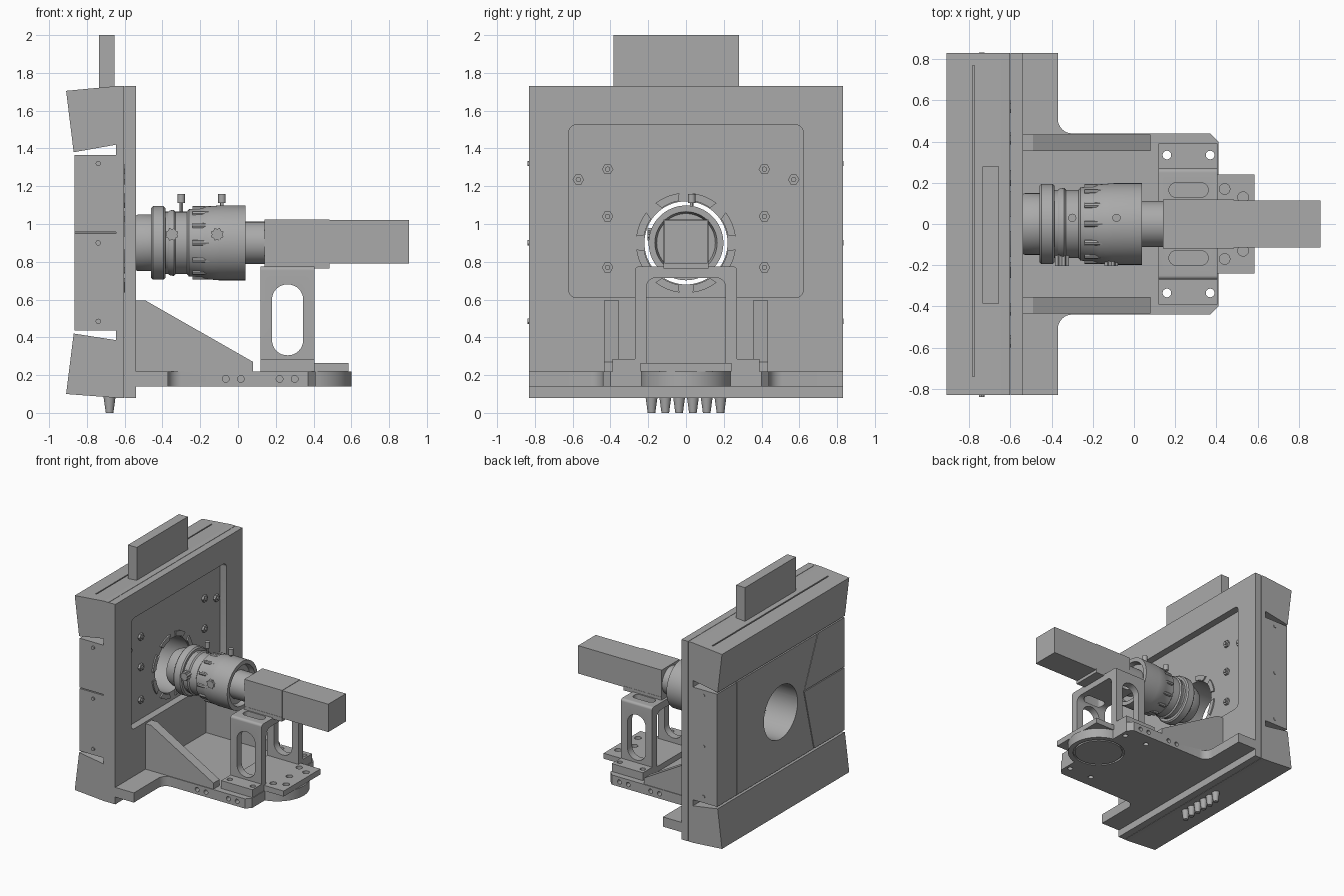
import bpy, bmesh
from math import sin, cos, pi, radians
from mathutils import Vector

if "Cube" in bpy.data.objects:
    bpy.data.objects.remove(bpy.data.objects["Cube"])

grey = bpy.data.materials.new("machined_grey")
grey.use_nodes = True
grey.diffuse_color = (0.4, 0.4, 0.4, 1)
grey.node_tree.nodes["Principled BSDF"].inputs["Base Color"].default_value = (0.4, 0.4, 0.4, 1)

CZ = 0.9  # height of the optical axis


def to3d(axis, u, v, w):
    return {"x": (w, u, v), "y": (u, w, v), "z": (u, v, w)}[axis]


def finish(name, bm, smooth=False):
    bmesh.ops.recalc_face_normals(bm, faces=bm.faces)
    mesh = bpy.data.meshes.new(name)
    bm.to_mesh(mesh)
    bm.free()
    ob = bpy.data.objects.new(name, mesh)
    bpy.context.collection.objects.link(ob)
    mesh.materials.append(grey)
    if smooth:
        shade(ob)
    return ob


def shade(ob):
    bpy.ops.object.select_all(action="DESELECT")
    ob.select_set(True)
    bpy.context.view_layer.objects.active = ob
    bpy.ops.object.shade_smooth_by_angle(angle=radians(30))


def prism(name, pts, axis, lo, hi):
    """Extrude a 2D outline along an axis."""
    bm = bmesh.new()
    face = bm.faces.new([bm.verts.new(to3d(axis, u, v, lo)) for u, v in pts])
    new = bmesh.ops.extrude_face_region(bm, geom=[face])["geom"]
    verts = [g for g in new if isinstance(g, bmesh.types.BMVert)]
    bmesh.ops.translate(bm, verts=verts, vec=Vector(to3d(axis, 0, 0, hi - lo)))
    return finish(name, bm)


def box(name, x, y, z):
    return prism(name, [(x[0], y[0]), (x[1], y[0]), (x[1], y[1]), (x[0], y[1])], "z", *z)


def arc(cx, cy, r, a0, a1, n=8):
    angles = [radians(a0 + (a1 - a0) * i / n) for i in range(n + 1)]
    return [(cx + r * cos(a), cy + r * sin(a)) for a in angles]


def rounded(u0, u1, v0, v1, r):
    return (arc(u1 - r, v1 - r, r, 0, 90) + arc(u0 + r, v1 - r, r, 90, 180)
            + arc(u0 + r, v0 + r, r, 180, 270) + arc(u1 - r, v0 + r, r, 270, 360))


def cyl(name, axis, u, v, r, lo, hi, n=32):
    ob = prism(name, arc(u, v, r, 0, 360 - 360 / n, n - 1), axis, lo, hi)
    shade(ob)
    return ob


def lathe(name, profile, n=64):
    """Revolve (x, radius) points around the optical axis."""
    bm = bmesh.new()
    rings = [[bm.verts.new((x, r * cos(2 * pi * i / n), CZ + r * sin(2 * pi * i / n)))
              for i in range(n)] for x, r in profile]
    for a, b in zip(rings, rings[1:]):
        for i in range(n):
            j = (i + 1) % n
            bm.faces.new((a[i], a[j], b[j], b[i]))
    bm.faces.new(rings[0])
    bm.faces.new(rings[-1])
    return finish(name, bm, True)


def cut(ob, *cutters):
    for c in cutters:
        m = ob.modifiers.new("cut", "BOOLEAN")
        m.operation, m.solver, m.object = "DIFFERENCE", "EXACT", c
    bpy.context.view_layer.update()
    result = bpy.data.meshes.new_from_object(ob.evaluated_get(bpy.context.evaluated_depsgraph_get()))
    ob.modifiers.clear()
    ob.data = result
    for c in cutters:
        bpy.data.objects.remove(c)
    shade(ob)
    return ob


def bore(r):
    return cyl("bore_cutter", "x", 0, CZ, r, -1, 0, 64)


# Upright plate with a rounded pocket, backed by a thinner plate
W = 0.83
frame = box("front_frame", (-0.6, -0.54), (-W, W), (0.08, 1.73))
cut(frame, prism("pocket_cutter", rounded(-0.62, 0.62, 0.61, 1.525, 0.04), "x", -0.7, -0.4))
cut(box("backing_plate", (-0.645, -0.603), (-W, W), (0.08, 1.73)), bore(0.22))

# Rear housing: sloped top and bottom blocks, panels between them
top = prism("rear_top_block", [(-0.91, 1.705), (-0.87, 1.38), (-0.645, 1.42), (-0.645, 1.73)], "y", -W, W)
cut(top, box("groove_cutter", (-0.785, -0.775), (-0.74, 0.77), (1.69, 1.8)))
prism("rear_bottom_block", [(-0.91, 0.1), (-0.87, 0.42), (-0.645, 0.385), (-0.645, 0.08)], "y", -W, W)
LO, HI, MID, G = 0.435, 1.365, 0.95, 0.008
rear = (-0.865, -0.645)
centre = [(-0.43, LO), (0.57, LO), (0.57, HI), (-0.48, HI), (-0.3, MID)]
cut(prism("rear_centre_panel", centre, "x", *rear), bore(0.22))
prism("rear_side_panel", [(0.57 + G, LO), (W, LO), (W, HI), (0.57 + G, HI)], "x", *rear)
prism("rear_upper_panel", [(-W, MID + G), (-0.3 - G, MID + G), (-0.48 - G, HI), (-W, HI)], "x", *rear)
prism("rear_lower_panel", [(-W, LO), (-0.43 - G, LO), (-0.3 - G, MID), (-W, MID)], "x", *rear)
for side in (-1, 1):
    for z in (0.485, 0.9, 1.32):
        cyl("side_screw", "y", -0.74, z, 0.014, side * W - 0.01, side * W + 0.004, 12)

# Upright slab on top and nozzles underneath
box("top_slab", (-0.735, -0.655), (-0.385, 0.28), (1.69, 2.0))
for i in range(6):
    bm = bmesh.new()
    bmesh.ops.create_cone(bm, cap_ends=True, segments=16, radius1=0.02, radius2=0.034, depth=0.1)
    bmesh.ops.translate(bm, verts=bm.verts, vec=(-0.68, (i - 2.5) * 0.073, 0.05))
    finish("nozzle", bm, True)

# Pocket bolts and clips around the bore
for side in (-1, 1):
    for y, z in ((0.415, 1.29), (0.415, 1.04), (0.415, 0.77), (0.57, 1.235)):
        cyl("hex_bolt", "x", side * y, z, 0.03, -0.61, -0.585, 6)
        cyl("bolt_tip", "x", side * y, z, 0.014, -0.6, -0.575, 12)
for i in range(8):
    a = i * 45 + 22.5
    prism("bore_clip", arc(0, CZ, 0.265, a - 15, a + 15) + arc(0, CZ, 0.225, a + 12, a - 12),
          "x", -0.61, -0.592)

# Base plate: T shape with filleted arms and a round lobe
half = ([(-0.54, W), (-0.37, W)] + arc(-0.3, 0.51, 0.07, 180, 270)
        + [(0.37, 0.44), (0.41, 0.4)] + arc(0.36, 0, 0.24, 78, 0, 16))
outline = half + [(x, -y) for x, y in reversed(half[:-1])]
base = prism("base_plate", outline, "z", 0.14, 0.22)
cutters = [cyl("c", "z", x, y, 0.021, 0, 0.5) for x in (0.16, 0.37) for y in (-0.335, 0.335)]
cutters += [cyl("c", "y", x, 0.18, 0.018, s * 0.44 - 0.04, s * 0.44 + 0.04, 16)
            for x in (-0.065, 0.015, 0.22, 0.3) for s in (-1, 1)]
cut(base, *cutters)
cut(base, cut(cyl("ring", "z", 0.36, 0, 0.2, 0.1, 0.155, 48), cyl("c", "z", 0.36, 0, 0.185, 0, 0.5, 48)))

# Gussets
for side in (-1, 1):
    y = sorted((side * 0.355, side * 0.435))
    prism("gusset", [(-0.54, 0.22), (-0.54, 0.595), (-0.49, 0.595), (0.08, 0.27), (0.08, 0.22)], "y", *y)

# Arched bracket with feet and slots
arch = [(0.39, 0.22), (0.39, 0.285), (0.27, 0.285)] + arc(0.25, 0.755, 0.02, 0, 90)
inner = arc(0.16, 0.665, 0.05, 90, 0) + [(0.21, 0.22)]
side_pts = arch + [(-y, z) for y, z in reversed(arch)]
hole_pts = [(-y, z) for y, z in reversed(inner)] + inner
bracket = prism("bracket", side_pts + hole_pts, "x", 0.12, 0.405)
cutters = [prism("c", rounded(0.18, 0.345, 0.305, 0.68, 0.08), "y", -0.5, 0.5)]
cutters += [prism("c", rounded(0.17, 0.36, s - 0.035, s + 0.035, 0.034), "z", 0.69, 0.9) for s in (-0.165, 0.165)]
cutters += [cyl("c", "z", x, y, 0.021, 0, 0.5) for x in (0.16, 0.37) for y in (-0.335, 0.335)]
cut(bracket, *cutters)

# Perforated adapter plate
plate = box("adapter_plate", (0.405, 0.585), (-0.24, 0.24), (0.22, 0.265))
cut(plate, *[cyl("c", "z", x, y, 0.026, 0.225, 0.4, 20)
             for x, y in ((0.53, 0.13), (0.53, -0.13), (0.44, 0.17), (0.44, -0.17), (0.47, 0))])
box("adapter_inner_plate", (0.12, 0.405), (-0.21, 0.21), (0.22, 0.265))

# Lens barrel and camera body
lathe("lens_barrel", [
    (-0.56, 0.135), (-0.53, 0.15), (-0.46, 0.15), (-0.46, 0.185), (-0.45, 0.195), (-0.395, 0.195),
    (-0.385, 0.185), (-0.385, 0.165), (-0.37, 0.165), (-0.36, 0.172), (-0.34, 0.175), (-0.33, 0.165),
    (-0.27, 0.165), (-0.26, 0.178), (-0.19, 0.182), (-0.17, 0.192), (-0.1, 0.198), (0.04, 0.198),
    (0.04, 0.165), (0.0, 0.155), (0.0, 0.112), (0.15, 0.112)])
for i in range(12):
    a = 2 * pi * i / 12
    y, z = 0.18 * cos(a), CZ + 0.18 * sin(a)
    cyl("grip_rib", "x", y, z, 0.014, -0.24, -0.13, 8)
for x in (-0.3, -0.085):
    cyl("top_screw_stem", "z", x, 0.03, 0.009, 1.04, 1.12, 12)
    cyl("top_screw_head", "z", x, 0.03, 0.02, 1.11, 1.16, 16)
for x in (-0.35, -0.11):
    star = [arc(x, 0.945, 0.036 if i % 2 else 0.028, i * 22.5, i * 22.5, 1)[0] for i in range(16)]
    prism("side_knob", star, "y", -0.205, -0.15)
box("camera_body", (0.145, 0.905), (-0.115, 0.115), (0.79, 1.02))
box("camera_saddle", (0.14, 0.485), (-0.12, 0.12), (0.765, 0.8))
box("camera_cover", (0.14, 0.485), (-0.118, 0.118), (0.8, 1.023))
